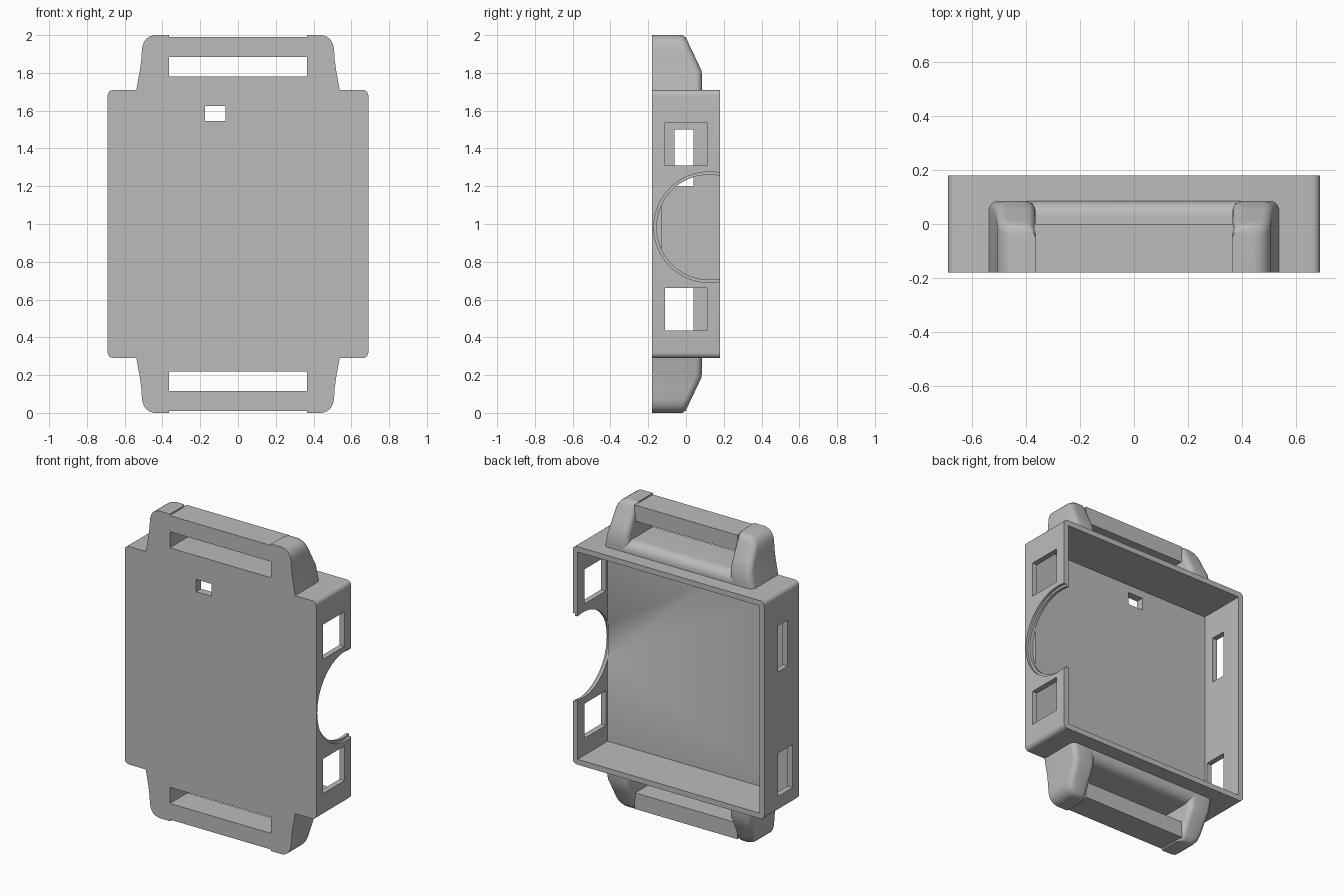
import bpy, bmesh, math
from mathutils import Matrix, Vector

cube = bpy.data.objects.get("Cube")
if cube:
    bpy.data.objects.remove(cube, do_unlink=True)

grey = bpy.data.materials.new("plain grey")
grey.use_nodes = True
COLOUR = (0.5, 0.5, 0.5, 1)
grey.diffuse_color = COLOUR
grey.node_tree.nodes["Principled BSDF"].inputs["Base Color"].default_value = COLOUR

FRONT, BACK = -0.18, 0.18
HALF_W, LOW, HIGH = 0.69, 0.29, 1.71
WALL, PLATE = 0.035, 0.05


def finish(name, bm):
    bmesh.ops.recalc_face_normals(bm, faces=bm.faces)
    mesh = bpy.data.meshes.new(name)
    bm.to_mesh(mesh)
    bm.free()
    mesh.materials.append(grey)
    obj = bpy.data.objects.new(name, mesh)
    bpy.context.collection.objects.link(obj)
    return obj


def loft(name, rings, flip=False):
    """Skin a stack of equal rings and cap both ends; flip mirrors about z = 1."""
    bm = bmesh.new()
    loops = [[bm.verts.new((x, y, 2 - z if flip else z)) for x, y, z in r] for r in rings]
    n = len(loops[0])
    for a, b in zip(loops, loops[1:]):
        for i in range(n):
            j = (i + 1) % n
            bm.faces.new((a[i], a[j], b[j], b[i]))
    bm.faces.new(loops[0])
    bm.faces.new(loops[-1])
    return finish(name, bm)


def block(name, x0, x1, y0, y1, z0, z1):
    corners = lambda z: [(x0, y0, z), (x1, y0, z), (x1, y1, z), (x0, y1, z)]
    return loft(name, [corners(z0), corners(z1)])


def arc(cx, cy, r, start, end, steps):
    return [(cx + r * math.cos(math.radians(start + (end - start) * i / steps)),
             cy + r * math.sin(math.radians(start + (end - start) * i / steps)))
            for i in range(steps + 1)]


def disc(name, x0, x1, r):
    bm = bmesh.new()
    place = Matrix.Translation(Vector(((x0 + x1) / 2, 0.123, 0.983)))
    bmesh.ops.create_cone(bm, cap_ends=True, segments=96, radius1=r, radius2=r,
                          depth=x1 - x0, matrix=place @ Matrix.Rotation(math.pi / 2, 4, 'Y'))
    return finish(name, bm)


def smooth(obj, angle=30):
    bpy.ops.object.select_all(action='DESELECT')
    obj.select_set(True)
    bpy.context.view_layer.objects.active = obj
    bpy.ops.object.shade_smooth_by_angle(angle=math.radians(angle))


# Open-backed case with rounded corners
r = 0.03
cx, z_lo, z_hi = HALF_W - r, LOW + r, HIGH - r
outline = (arc(cx, z_hi, r, 0, 90, 6) + arc(-cx, z_hi, r, 90, 180, 6)
           + arc(-cx, z_lo, r, 180, 270, 6) + arc(cx, z_lo, r, 270, 360, 6))
case = loft("case", [[(x, y, z) for x, z in outline] for y in (FRONT, BACK)])

# Cavity, side windows, front window and stepped round notch
inner = HALF_W - WALL
cutters = [
    block("cavity", -inner, inner, FRONT + PLATE, 0.3, LOW + WALL, HIGH - WALL),
    block("front_window", -0.175, -0.065, -0.25, -0.1, 1.545, 1.625),
    block("left_upper_window", 0.6, 0.75, -0.11, 0.11, 1.31, 1.535),
    block("left_lower_window", 0.6, 0.75, -0.11, 0.11, 0.435, 0.66),
    block("right_upper_slot", -0.75, -0.6, -0.06, 0.04, 1.2, 1.5),
    block("right_lower_window", -0.75, -0.6, -0.11, 0.04, 0.39, 0.67),
    disc("notch", 0.65, 0.75, 0.278),
    disc("notch_step", 0.673, 0.75, 0.293),
]
for c in cutters:
    c.hide_render = True
    mod = case.modifiers.new(c.name, 'BOOLEAN')
    mod.operation, mod.solver, mod.object = 'DIFFERENCE', 'EXACT', c
bpy.context.view_layer.update()
evaluated = case.evaluated_get(bpy.context.evaluated_depsgraph_get())
cut_mesh = bpy.data.meshes.new_from_object(evaluated)
case.modifiers.clear()
case.data = cut_mesh
for c in cutters:
    bpy.data.objects.remove(c, do_unlink=True)
smooth(case)

# Strap handles: height, outer half-width and back depth of each lug section
LUG = [(1.70, 0.54, 0.085), (1.74, 0.533, 0.085), (1.81, 0.52, 0.083),
       (1.87, 0.512, 0.055), (1.93, 0.508, 0.026), (1.96, 0.5, 0.012),
       (1.98, 0.486, 0.002), (1.993, 0.468, -0.008), (2.0, 0.445, -0.02)]
LUG_IN, ROUND = 0.365, 0.036


def lug_ring(side, z, out, back):
    pts = [(LUG_IN, FRONT), (out, FRONT)]
    pts += arc(out - ROUND, back - ROUND, ROUND, 0, 90, 5)
    pts += arc(LUG_IN + ROUND, back - ROUND, ROUND, 90, 180, 5)
    return [(side * x, y, z) for x, y in pts]


for flip, place in ((False, "top"), (True, "bottom")):
    for side, hand in ((1, "left"), (-1, "right")):
        smooth(loft(f"{place}_{hand}_lug", [lug_ring(side, *s) for s in LUG], flip), 35)
    # Grip bar between the lugs
    bar = [(FRONT, 1.885), (0, 1.885), (0, 1.99), (FRONT, 1.99)]
    loft(f"{place}_strap_bar", [[(x, y, z) for y, z in bar] for x in (-0.37, 0.37)], flip)
    # Sill against the case, rounded along its back edge
    sill = [(FRONT, 1.70), (0.085, 1.70)] + arc(0.025, 1.72, 0.06, 0, 90, 8) + [(FRONT, 1.78)]
    smooth(loft(f"{place}_sill", [[(x, y, z) for y, z in sill] for x in (-0.41, 0.41)], flip))
